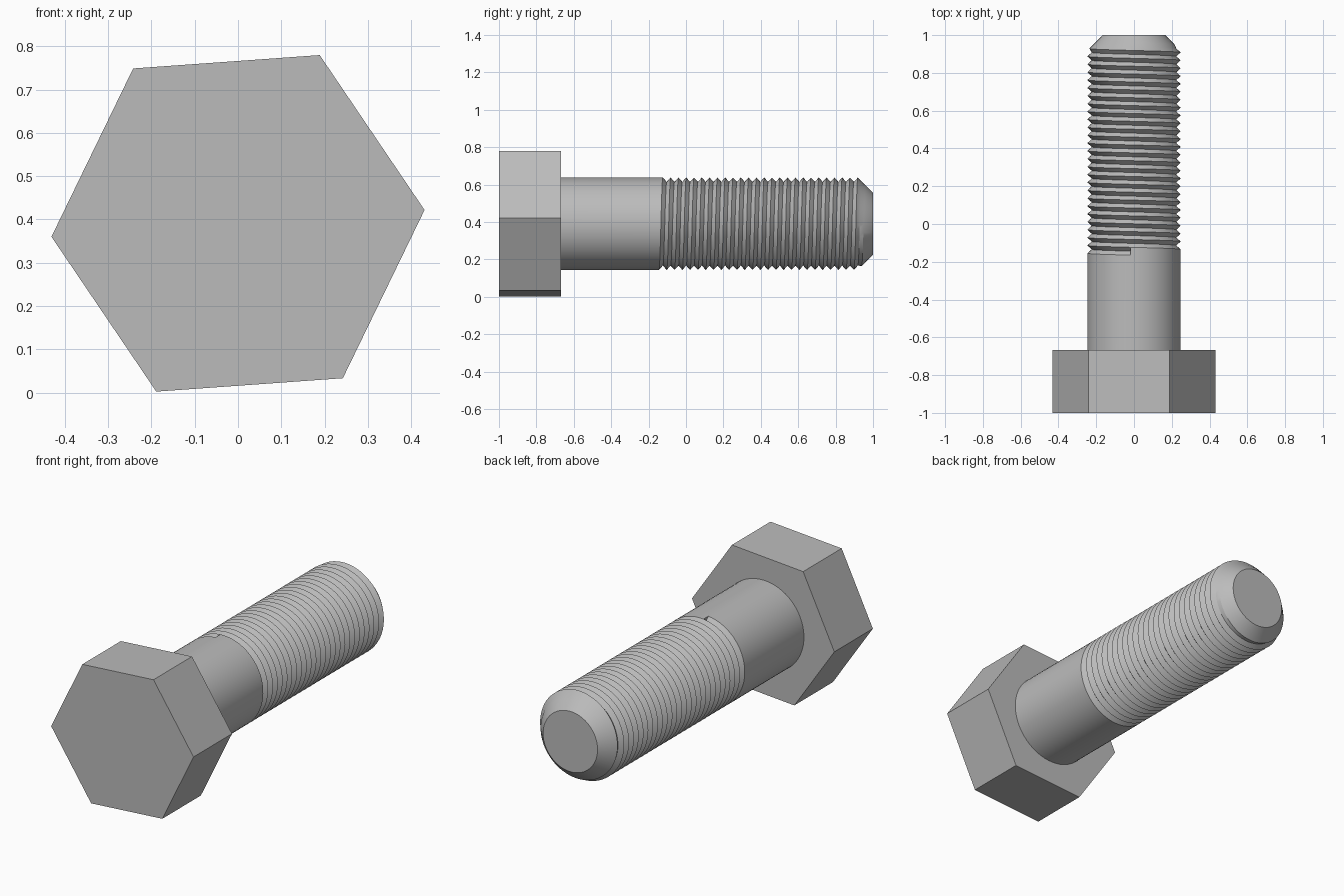
import bpy, bmesh
from math import sin, cos, pi, radians

cube = bpy.data.objects.get("Cube")
if cube:
    bpy.data.objects.remove(cube)

AXIS_Z = 0.391        # height of the bolt axis
SEAT_Y = -0.667       # underside of the head
SHANK_R, ROOT_R, TIP_R = 0.247, 0.224, 0.165
PITCH, START_Y, TURNS, SIDES = 0.0417, -0.165, 26, 64

steel = bpy.data.materials.new("grey_steel")
steel.use_nodes = True
grey = (0.5, 0.5, 0.5, 1)
steel.diffuse_color = grey
steel.node_tree.nodes["Principled BSDF"].inputs["Base Color"].default_value = grey


def finish(name, bm):
    bmesh.ops.recalc_face_normals(bm, faces=bm.faces)
    mesh = bpy.data.meshes.new(name)
    bm.to_mesh(mesh)
    bm.free()
    mesh.materials.append(steel)
    obj = bpy.data.objects.new(name, mesh)
    bpy.context.collection.objects.link(obj)
    return obj


def point(bm, r, y, angle):
    # angle runs from the top towards -x
    return bm.verts.new((-r * sin(angle), y, AXIS_Z + r * cos(angle)))


# Hexagonal head, turned slightly about the axis
bm = bmesh.new()
turn = radians(94.1)
front, back = ([point(bm, 0.432, y, turn + k * pi / 3) for k in range(6)]
               for y in (-1, SEAT_Y))
bm.faces.new(front)
bm.faces.new(back)
for k in range(6):
    n = (k + 1) % 6
    bm.faces.new((front[k], front[n], back[n], back[k]))
finish("hex_head", bm)

# Shank, helical thread and chamfered tip as one closed skin
bm = bmesh.new()


def angle(j):
    return 0.08 + 2 * pi * j / SIDES


def helix(radius, shift, count):
    row = []
    for j in range(count):
        y = START_Y + PITCH * (j / SIDES + shift)
        row.append(point(bm, min(radius, TIP_R + 1 - y), y, angle(j)))
    return row


last = TURNS * SIDES
crest = helix(SHANK_R, 0, last + SIDES + 1)
root = helix(ROOT_R, 0.5, last + 1)
base = [point(bm, SHANK_R, SEAT_Y, angle(k)) for k in range(SIDES)]
tip = [point(bm, TIP_R, 1, angle(k)) for k in range(SIDES)]

# Thread flanks
for j in range(last):
    bm.faces.new((crest[j], crest[j + 1], root[j + 1], root[j]))
    bm.faces.new((root[j], root[j + 1], crest[j + SIDES + 1], crest[j + SIDES]))

# Groove ends
for j in (0, last):
    bm.faces.new((crest[j], root[j], crest[j + SIDES]))

# Plain shank and tip chamfer
for k in range(SIDES):
    n = (k + 1) % SIDES
    shank = [base[n], base[k], crest[k], crest[k + 1]]
    if n == 0:
        shank.append(crest[0])
    bm.faces.new(shank)
    chamfer = [tip[k], tip[n], crest[last + k + 1], crest[last + k]]
    if k == 0:
        chamfer.append(crest[last + SIDES])
    bm.faces.new(chamfer)
bm.faces.new(base)
bm.faces.new(tip)
threaded = finish("threaded_shank", bm)

bpy.ops.object.select_all(action='DESELECT')
threaded.select_set(True)
bpy.context.view_layer.objects.active = threaded
bpy.ops.object.shade_smooth_by_angle(angle=radians(25))
